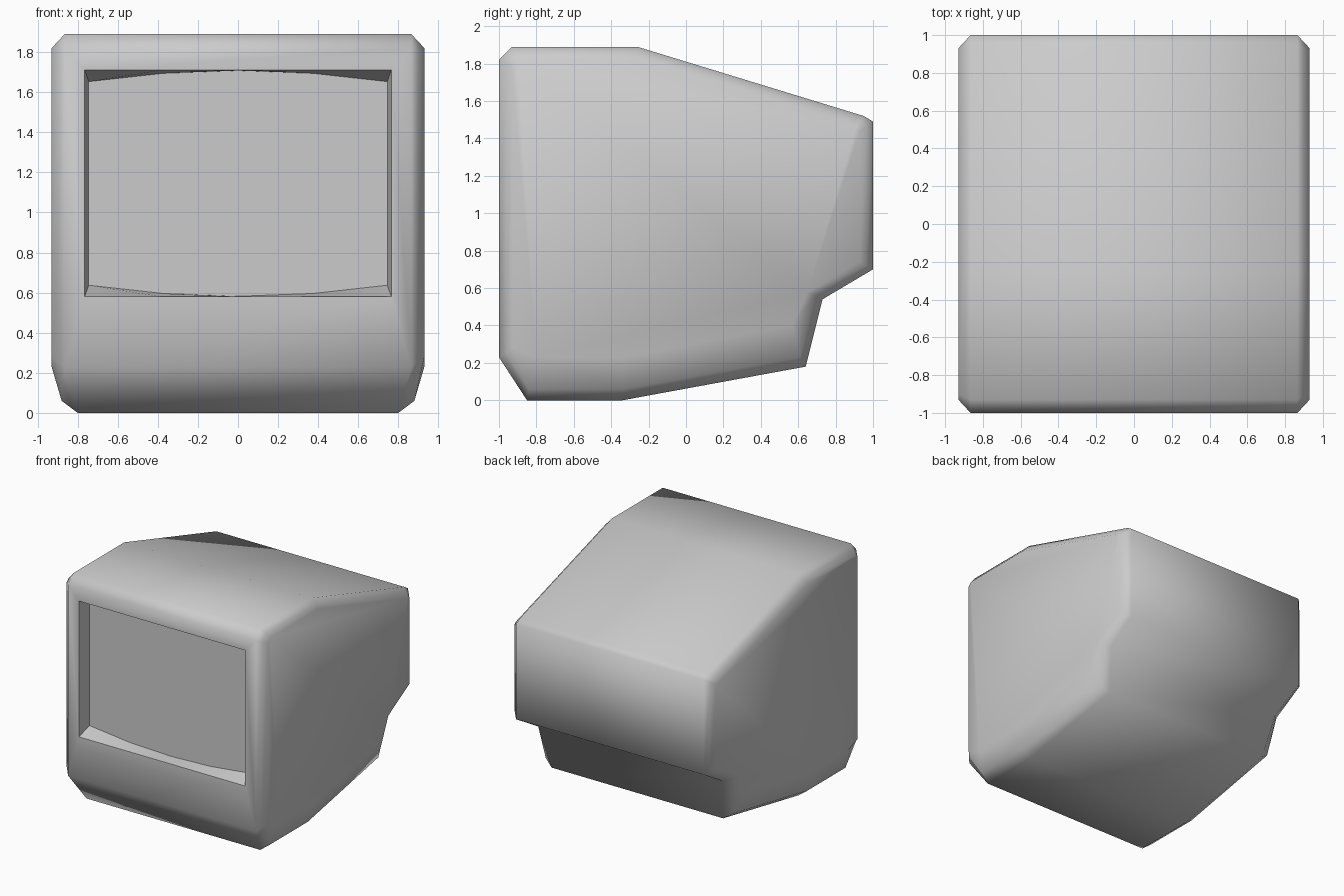
import bpy, bmesh, math

if "Cube" in bpy.data.objects:
    bpy.data.objects.remove(bpy.data.objects["Cube"])


def mesh_object(name, rings, closed_ends=True):
    """Skin a list of equal-length point rings and cap both ends."""
    bm = bmesh.new()
    loops = [[bm.verts.new(p) for p in ring] for ring in rings]
    n = len(loops[0])
    for a, b in zip(loops, loops[1:]):
        for i in range(n):
            j = (i + 1) % n
            bm.faces.new((a[i], a[j], b[j], b[i]))
    bm.faces.new(loops[0])
    bm.faces.new(loops[-1])
    bmesh.ops.recalc_face_normals(bm, faces=bm.faces)
    me = bpy.data.meshes.new(name)
    bm.to_mesh(me)
    bm.free()
    ob = bpy.data.objects.new(name, me)
    bpy.context.collection.objects.link(ob)
    return ob


# Housing side profile: outer edge (x, y, z), then side-face edge (y, z)
HALF = 0.93
profile = [
    ((0.865, -1.00, 1.82), (-0.93, 1.79)),
    ((0.865, -0.93, 1.89), (-0.90, 1.82)),
    ((0.865, -0.26, 1.89), (-0.27, 1.82)),
    ((0.865, 0.95, 1.52), (0.91, 1.46)),
    ((0.865, 1.00, 1.49), (0.93, 1.44)),
    ((0.865, 1.00, 0.70), (0.93, 0.74)),
    ((0.85, 0.73, 0.54), (0.65, 0.58)),
    ((0.79, 0.64, 0.18), (0.57, 0.40)),
    ((0.80, -0.34, 0.00), (-0.34, 0.23)),
    ((0.80, -0.85, 0.00), (-0.80, 0.23)),
    ((0.865, -1.00, 0.23), (-0.93, 0.28)),
]
# Rounded lower edge of the sides
rounded = {7: (0.865, 0.61, 0.23), 8: (0.88, -0.34, 0.06), 9: (0.88, -0.84, 0.06)}

outer = [a for a, b in profile]
side = [(HALF, *b) for a, b in profile]
middle = [rounded.get(i, tuple((p + q) / 2 for p, q in zip(a, b)))
          for i, (a, b) in enumerate(zip(outer, side))]
half = [outer, middle, side]
mirrored = [[(-x, y, z) for x, y, z in ring] for ring in reversed(half)]
housing = mesh_object("monitor_housing", mirrored + half)


# Screen recess: rectangular mouth tapering to a bowed screen outline
def outline(y, width, z_low, z_high, bow):
    ts = [-1, -0.5, 0, 0.5, 1]
    low = [(t * width, y, z_low + bow * t * t) for t in ts]
    high = [(t * width, y, z_high - bow * t * t) for t in reversed(ts)]
    return low + high


recess = mesh_object("screen_recess_cutter", [
    outline(-1.1, 0.765, 0.58, 1.71, 0),
    outline(-1.0, 0.765, 0.58, 1.71, 0),
    outline(-0.89, 0.745, 0.582, 1.708, 0.055),
])
recess.hide_render = True

cut = housing.modifiers.new("screen_recess", "BOOLEAN")
cut.operation = "DIFFERENCE"
cut.solver = "EXACT"
cut.object = recess
bpy.context.view_layer.objects.active = housing
housing.select_set(True)
recess.select_set(False)
bpy.ops.object.modifier_apply(modifier=cut.name)
bpy.data.objects.remove(recess)

# Smooth housing with crisp screen edges
bpy.ops.object.shade_smooth_by_angle(angle=math.radians(60))
